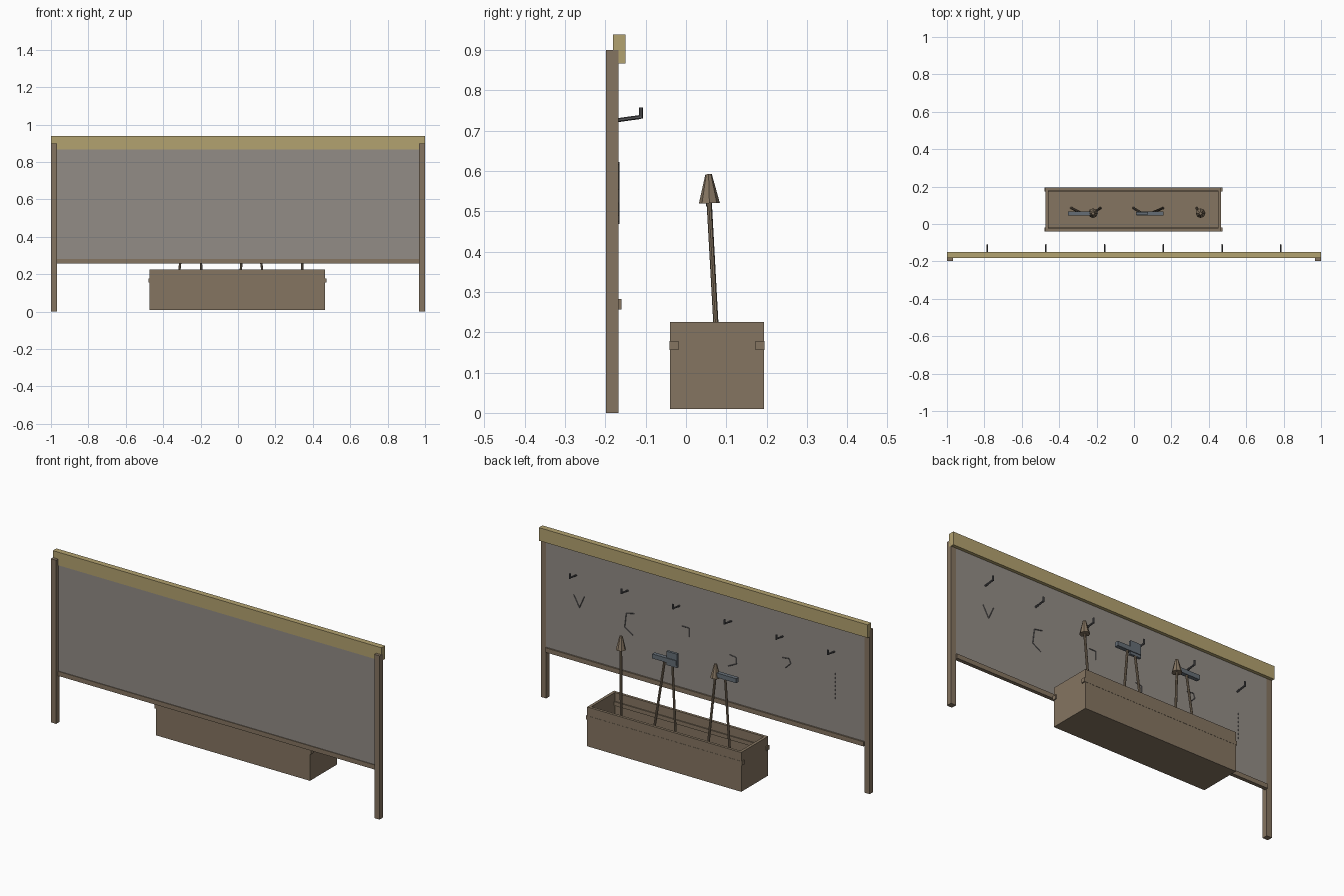
import bpy, bmesh
from mathutils import Vector, Matrix

old = bpy.data.objects.get("Cube")
if old:
    bpy.data.objects.remove(old, do_unlink=True)


def material(name, r, g, b):
    m = bpy.data.materials.new(name)
    m.use_nodes = True
    m.diffuse_color = (r, g, b, 1)
    m.node_tree.nodes["Principled BSDF"].inputs["Base Color"].default_value = (r, g, b, 1)
    return m


wood = material("brown wood", 0.235, 0.178, 0.12)
pine = material("pale pine", 0.45, 0.36, 0.16)
panel = material("warm grey panel", 0.29, 0.265, 0.24)
iron = material("dark iron", 0.09, 0.09, 0.095)
steel = material("blue grey steel", 0.13, 0.155, 0.18)


def finish(name, bm, mat):
    bmesh.ops.recalc_face_normals(bm, faces=bm.faces)
    mesh = bpy.data.meshes.new(name)
    bm.to_mesh(mesh)
    bm.free()
    mesh.materials.append(mat)
    obj = bpy.data.objects.new(name, mesh)
    bpy.context.collection.objects.link(obj)
    return obj


def box(name, mat, x, y, z):
    """Box from three (low, high) ranges."""
    bm = bmesh.new()
    bmesh.ops.create_cube(bm, size=1)
    for v in bm.verts:
        v.co = [lo + (c + 0.5) * (hi - lo) for c, (lo, hi) in zip(v.co, (x, y, z))]
    return finish(name, bm, mat)


def rod(name, mat, start, end, r1, r2=None, sides=8):
    """Straight rod or tapered cone between two points."""
    a, b = Vector(start), Vector(end)
    bm = bmesh.new()
    turn = (b - a).to_track_quat('Z', 'Y').to_matrix().to_4x4()
    bmesh.ops.create_cone(bm, cap_ends=True, segments=sides, radius1=r1,
                          radius2=r1 if r2 is None else r2, depth=(b - a).length,
                          matrix=Matrix.Translation((a + b) / 2) @ turn)
    return finish(name, bm, mat)


# Board frame
for side, s in (("left", 1), ("right", -1)):
    box(side + "_post", wood, sorted((s * 0.968, s * 1.0)), (-0.198, -0.168), (0, 0.9))
box("top_beam", pine, (-1, 1), (-0.181, -0.15), (0.866, 0.938))
box("bottom_rail", wood, (-0.968, 0.968), (-0.18, -0.16), (0.257, 0.282))
box("back_panel", panel, (-0.968, 0.968), (-0.176, -0.168), (0.28, 0.87))

# Row of hooks along the back
for i in range(6):
    x = -0.785 + i * 0.314
    rod("hook_arm", iron, (x, -0.17, 0.726), (x, -0.112, 0.734), 0.005, sides=6)
    rod("hook_tip", iron, (x, -0.112, 0.73), (x, -0.112, 0.757), 0.005, sides=6)

# Thin painted tool outlines below the hooks
outlines = [
    [(0.80, 0.617), (0.765, 0.554), (0.735, 0.622)],
    [(0.43, 0.61), (0.48, 0.60), (0.49, 0.52), (0.44, 0.49)],
    [(0.14, 0.62), (0.098, 0.62), (0.098, 0.572)],
    [(-0.15, 0.54), (-0.187, 0.535), (-0.19, 0.50), (-0.14, 0.475)],
    [(-0.47, 0.61), (-0.51, 0.615), (-0.52, 0.59), (-0.49, 0.56)],
]
outlines += [[(-0.79, 0.61 - k * 0.022), (-0.79, 0.60 - k * 0.022)] for k in range(7)]
for path in outlines:
    for p, q in zip(path, path[1:]):
        rod("outline_mark", iron, (p[0], -0.1675, p[1]), (q[0], -0.1675, q[1]), 0.002, sides=4)

# Open tool box
x0, x1, y0, y1 = -0.472, 0.466, -0.04, 0.194
height = (0.01, 0.226)
box("box_floor", wood, (x0, x1), (y0, y1), (0.01, 0.025))
box("box_front", wood, (x0, x1), (y0, y0 + 0.015), height)
box("box_back", wood, (x0, x1), (y1 - 0.015, y1), height)
box("box_right_end", wood, (x0, x0 + 0.016), (y0, y1), height)
box("box_left_end", wood, (x1 - 0.016, x1), (y0, y1), height)
for name, y in (("front", (y0 - 0.001, y0 + 0.021)), ("back", (y1 - 0.021, y1 + 0.001))):
    box(name + "_batten", wood, (x0 - 0.006, x1 + 0.006), y, (0.156, 0.178))


# Leaning tools: each handle rises from the box floor
def handle(name, foot, top, z):
    rod(name, wood, (foot, 0.085, 0.025), (top, 0.057, z), 0.0065)


for foot, top in ((0.335, 0.356), (-0.18, -0.219)):
    handle("broom_handle", foot, top, 0.53)
    rod("broom_head", wood, (top, 0.058, 0.52), (top, 0.056, 0.592), 0.026, 0.008)

for foot, top in ((0.155, 0.088), (-0.335, -0.278)):
    handle("hammer_handle", foot, top, 0.54)
    box("hammer_head", steel, (top - 0.075, top + 0.07), (0.046, 0.068), (0.527, 0.552))

handle("spade_handle", -0.003, 0.043, 0.53)
box("spade_blade", steel, (0.01, 0.074), (0.05, 0.064), (0.512, 0.588))
